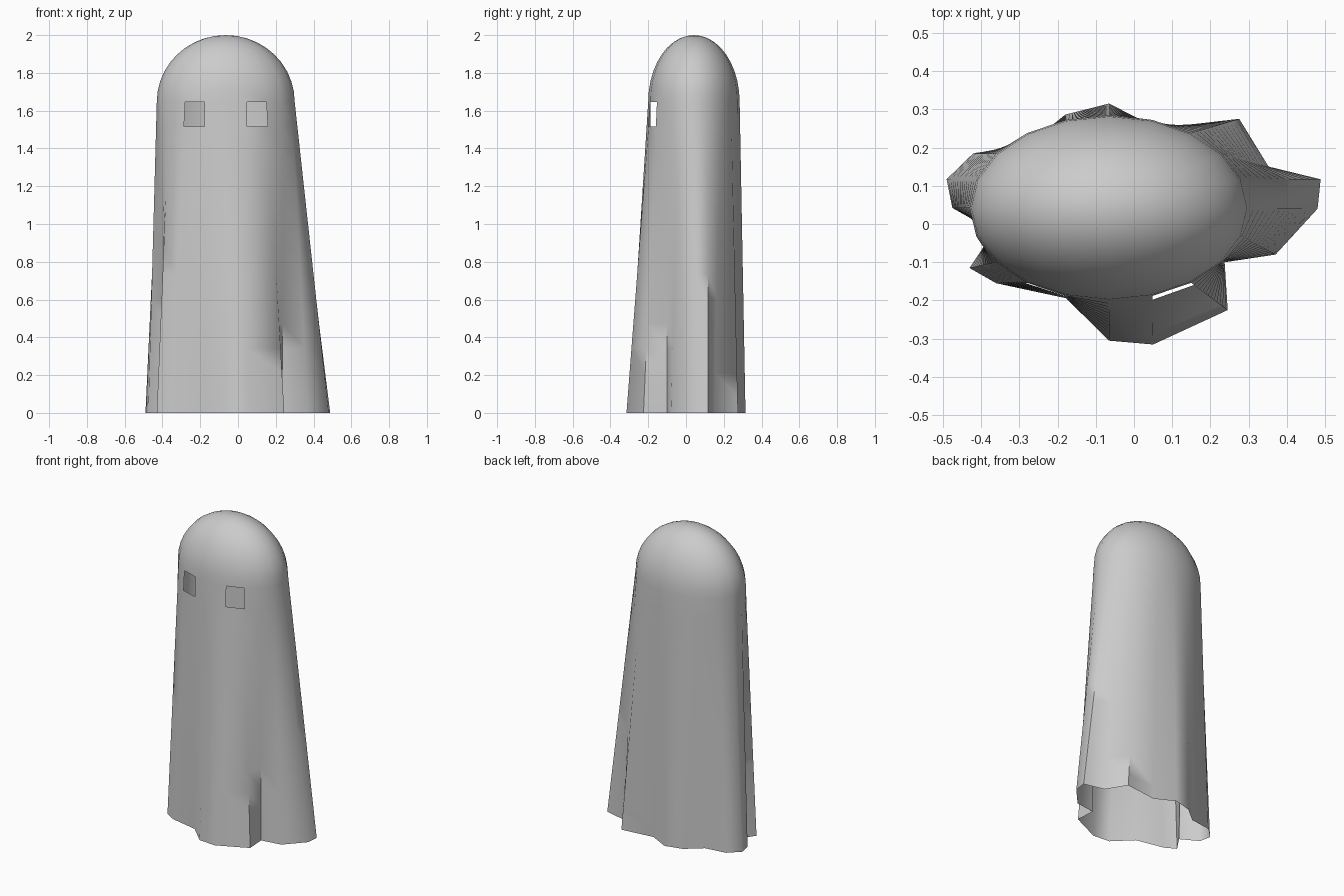
import bpy, bmesh
from math import sin, cos, pi, radians

if "Cube" in bpy.data.objects:
    bpy.data.objects.remove(bpy.data.objects["Cube"])

SEG, DOME, ROWS = 20, 10, 13
CX, CY, RX, RY = -0.065, 0.042, 0.365, 0.242
NECK, TOP = 1.647, 2.0

# Wavy hem outline on the ground, one point per 18 degrees from +x
hem = [(0.48, 0.04), (0.488, 0.117), (0.352, 0.15), (0.275, 0.275), (0.06, 0.25),
       (-0.065, 0.315), (-0.18, 0.286), (-0.28, 0.204), (-0.42, 0.185), (-0.49, 0.117),
       (-0.475, 0.042), (-0.365, -0.02), (-0.43, -0.115), (-0.36, -0.155), (-0.178, -0.194),
       (-0.065, -0.305), (0.05, -0.315), (0.245, -0.225), (0.237, -0.10), (0.37, -0.08)]


def ellipse(scale):
    return [(CX + RX * scale * cos(2 * pi * i / SEG),
             CY + RY * scale * sin(2 * pi * i / SEG)) for i in range(SEG)]


bm = bmesh.new()
rings = []

# Domed head
for j in range(1, DOME):
    a = j / DOME * pi / 2
    z = NECK + (TOP - NECK) * cos(a)
    rings.append([bm.verts.new((x, y, z)) for x, y in ellipse(sin(a))])

# Draped cloth running straight from the head outline to the hem
neck = ellipse(1)
for j in range(ROWS + 1):
    t = j / ROWS
    t = min(t * 1.03, 1)
    rings.append([bm.verts.new((a[0] + (b[0] - a[0]) * t, a[1] + (b[1] - a[1]) * t, NECK * (1 - t)))
                  for a, b in zip(neck, hem)])

tip = bm.verts.new((CX, CY, TOP))
for i in range(SEG):
    bm.faces.new((tip, rings[0][i], rings[0][(i + 1) % SEG]))

# Skin the rings, leaving out two cells as eye holes
eyes = {(DOME - 1, 13), (DOME - 1, 16)}
for j in range(len(rings) - 1):
    for i in range(SEG):
        if (j, i) not in eyes:
            k = (i + 1) % SEG
            bm.faces.new((rings[j][i], rings[j + 1][i], rings[j + 1][k], rings[j][k]))

mesh = bpy.data.meshes.new("ghost_sheet")
bm.to_mesh(mesh)
bm.free()
sheet = bpy.data.objects.new("ghost_sheet", mesh)
bpy.context.collection.objects.link(sheet)
bpy.context.view_layer.objects.active = sheet
sheet.select_set(True)
bpy.ops.object.shade_smooth_by_angle(angle=radians(60))
